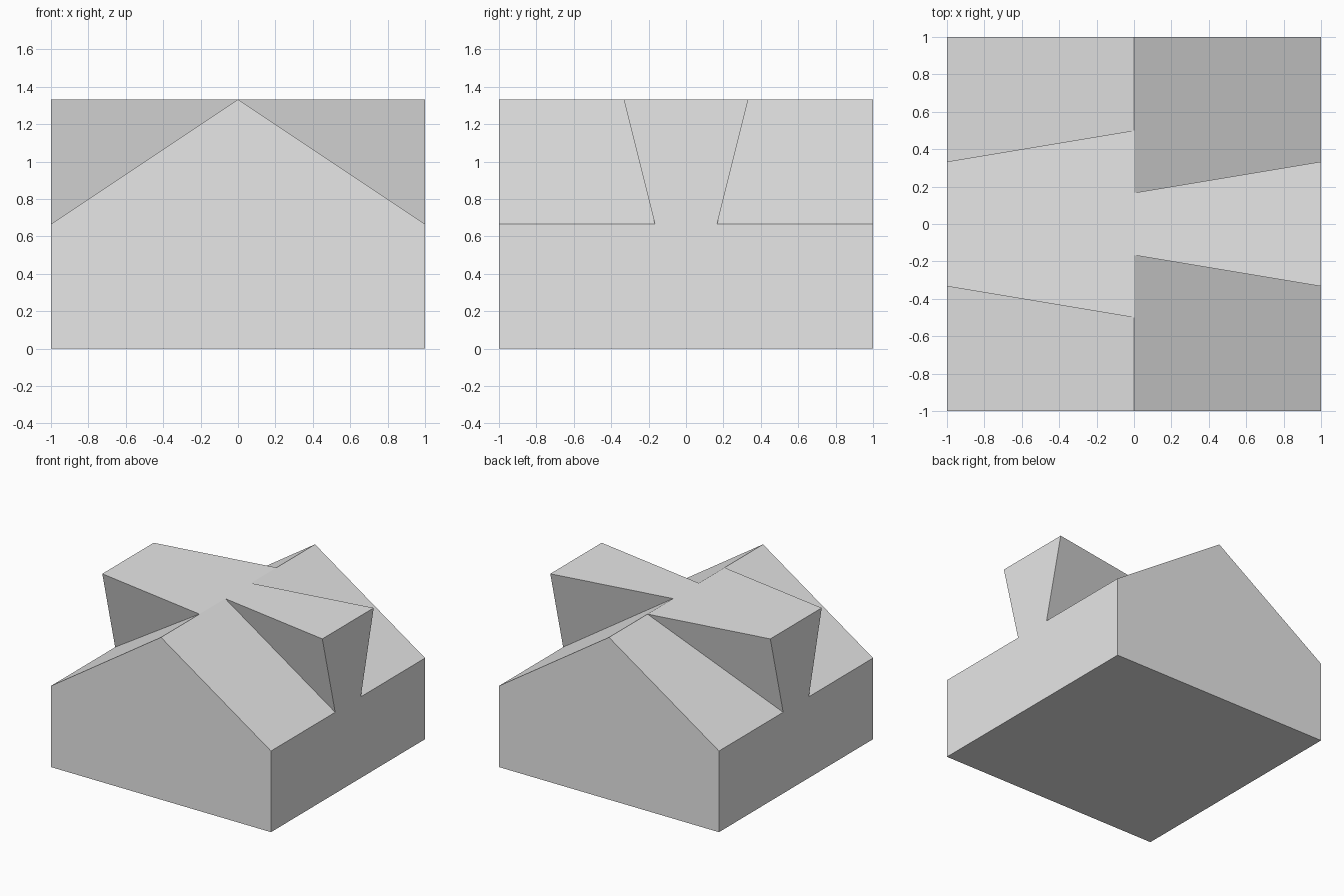
import bpy, bmesh

cube = bpy.data.objects.get("Cube")
if cube:
    bpy.data.objects.remove(cube)

EAVE, RIDGE = 2 / 3, 4 / 3     # heights of the eaves and the ridge
SILL, HEAD = 1 / 6, 1 / 3      # half widths of a dormer front, bottom and top

grey = bpy.data.materials.new("plain grey")
grey.use_nodes = True
grey.diffuse_color = (0.8, 0.8, 0.8, 1)
grey.node_tree.nodes["Principled BSDF"].inputs["Base Color"].default_value = (0.8, 0.8, 0.8, 1)


def make_part(name, faces):
    """Flat-faced object from a list of polygons, welded where they meet."""
    bm = bmesh.new()
    for points in faces:
        bm.faces.new([bm.verts.new(p) for p in points])
    bmesh.ops.remove_doubles(bm, verts=bm.verts, dist=1e-4)
    bmesh.ops.recalc_face_normals(bm, faces=bm.faces)
    mesh = bpy.data.meshes.new(name)
    bm.to_mesh(mesh)
    bm.free()
    mesh.materials.append(grey)
    obj = bpy.data.objects.new(name, mesh)
    bpy.context.collection.objects.link(obj)
    return obj


def dormer_faces(side, throat):
    """Flared flat-topped dormer: throat is its half width at the ridge."""
    front, top, cheeks = [], [], []
    for s in (-1, 1):
        sill = (side, s * SILL, EAVE)
        head = (side, s * HEAD, RIDGE)
        back = (0, s * throat, RIDGE)
        front += [sill, head][::s]
        top += [back, head][::s]
        cheeks.append([sill, head, back])
    return [front, top] + cheeks


def roof_faces(side, throat):
    """Roof slope on one side, left open under the dormer."""
    return [[(0, s, RIDGE), (0, s * throat, RIDGE),
             (side, s * SILL, EAVE), (side, s, EAVE)] for s in (-1, 1)]


# Walls, gables and floor
walls = [[(-1, -1, 0), (1, -1, 0), (1, 1, 0), (-1, 1, 0)]]
for s in (-1, 1):
    walls.append([(-1, s, 0), (1, s, 0), (1, s, EAVE), (0, s, RIDGE), (-1, s, EAVE)])
    walls.append([(s, -1, 0), (s, 1, 0), (s, 1, EAVE), (s, SILL, EAVE),
                  (s, -SILL, EAVE), (s, -1, EAVE)])

# Roof slopes and dormers: narrow throat on one side, wide on the other
house = list(walls)
for side, throat in ((1, 1 / 6), (-1, 1 / 2)):
    house += roof_faces(side, throat) + dormer_faces(side, throat)

make_part("house_with_dormers", house)
